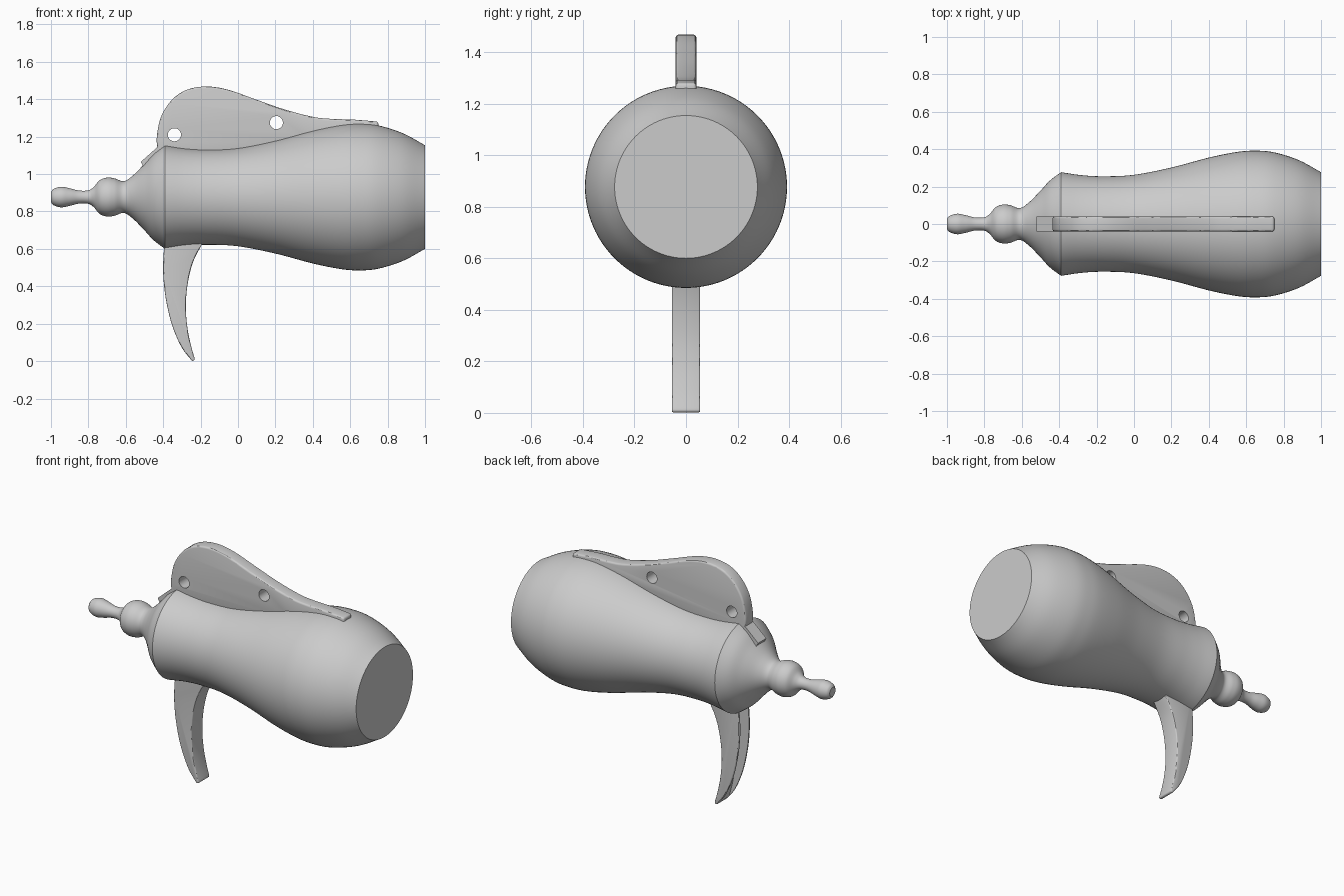
import bpy, bmesh, math
from mathutils import Vector, Matrix

old = bpy.data.objects.get("Cube")
if old:
    bpy.data.objects.remove(old, do_unlink=True)

AXIS_Z = 0.877

grey = bpy.data.materials.new("plain grey")
grey.use_nodes = True
grey.diffuse_color = (0.6, 0.6, 0.6, 1)
grey.node_tree.nodes["Principled BSDF"].inputs["Base Color"].default_value = (0.6, 0.6, 0.6, 1)


def smooth_path(pts, steps=6):
    """Smooth curve through the given 2D points."""
    p = [Vector(q) for q in pts]
    p = [2 * p[0] - p[1]] + p + [2 * p[-1] - p[-2]]
    out = []
    for a, b, c, d in zip(p, p[1:], p[2:], p[3:]):
        for i in range(steps):
            t = i / steps
            out.append(0.5 * (2 * b + (c - a) * t + (2 * a - 5 * b + 4 * c - d) * t * t
                              + (3 * b - a - 3 * c + d) * t ** 3))
    return out + [p[-2]]


def finish(name, bm):
    bmesh.ops.remove_doubles(bm, verts=bm.verts, dist=1e-5)
    bmesh.ops.recalc_face_normals(bm, faces=bm.faces)
    me = bpy.data.meshes.new(name)
    bm.to_mesh(me)
    bm.free()
    me.materials.append(grey)
    ob = bpy.data.objects.new(name, me)
    bpy.context.collection.objects.link(ob)
    return ob


def activate(ob):
    bpy.ops.object.select_all(action='DESELECT')
    ob.select_set(True)
    bpy.context.view_layer.objects.active = ob


def shade(ob, angle=30):
    activate(ob)
    bpy.ops.object.shade_smooth_by_angle(angle=math.radians(angle))


def lathe(name, profile, sides=96):
    """Solid of revolution about the long axis."""
    bm = bmesh.new()
    rings = []
    for x, r in profile:
        rings.append([bm.verts.new((x, r * math.cos(a), AXIS_Z + r * math.sin(a)))
                      for a in (math.tau * i / sides for i in range(sides))])
    for a, b in zip(rings, rings[1:]):
        for i in range(sides):
            j = (i + 1) % sides
            bm.faces.new((a[i], a[j], b[j], b[i]))
    bm.faces.new(rings[0])
    bm.faces.new(rings[-1])
    return finish(name, bm)


def plate(name, outline, half, bevel=0.0):
    """Side outline in x and z, extruded across y."""
    bm = bmesh.new()
    face = bm.faces.new([bm.verts.new((x, -half, z)) for x, z in outline])
    new = bmesh.ops.extrude_face_region(bm, geom=[face])["geom"]
    bmesh.ops.translate(bm, vec=(0, 2 * half, 0),
                        verts=[v for v in new if isinstance(v, bmesh.types.BMVert)])
    ob = finish(name, bm)
    if bevel:
        mod = ob.modifiers.new("soft edges", 'BEVEL')
        mod.width, mod.segments = bevel, 3
        mod.limit_method, mod.angle_limit = 'ANGLE', math.radians(50)
        activate(ob)
        bpy.ops.object.modifier_apply(modifier=mod.name)
    return ob


def cut(ob, cutter):
    cutter.hide_render = True
    mod = ob.modifiers.new("cut", 'BOOLEAN')
    mod.operation, mod.object, mod.solver = 'DIFFERENCE', cutter, 'EXACT'
    activate(ob)
    bpy.ops.object.modifier_apply(modifier=mod.name)
    bpy.data.objects.remove(cutter, do_unlink=True)


# Nozzle and shoulder, then the swelling barrel with its flat end
nozzle = smooth_path([(-1, 0.028), (-0.985, 0.044), (-0.945, 0.055), (-0.9, 0.047), (-0.85, 0.035),
                      (-0.8, 0.036), (-0.77, 0.055), (-0.74, 0.09), (-0.7, 0.104), (-0.66, 0.1),
                      (-0.61, 0.085), (-0.56, 0.117), (-0.5, 0.178), (-0.45, 0.232), (-0.39, 0.277)])
barrel = smooth_path([(-0.39, 0.277), (-0.28, 0.261), (-0.16, 0.255), (0, 0.263), (0.2, 0.302),
                      (0.4, 0.355), (0.55, 0.385), (0.65, 0.392), (0.75, 0.383), (0.88, 0.342),
                      (1, 0.277)])
shade(lathe("body", nozzle + barrel[1:]))

# Thumb lever on top, with two round holes
crest = smooth_path([(-0.43, 1.13), (-0.434, 1.2), (-0.41, 1.31), (-0.35, 1.4), (-0.27, 1.452),
                     (-0.165, 1.468), (-0.05, 1.45), (0.1, 1.397), (0.25, 1.345), (0.4, 1.306),
                     (0.5, 1.295), (0.62, 1.291), (0.75, 1.28)])
lever = plate("thumb_lever", crest + [Vector((0.75, 1.22)), Vector((0.4, 1.16)),
                                      Vector((0, 1.1)), Vector((-0.38, 1.08))], 0.04, 0.011)
for x, z in ((-0.34, 1.21), (0.205, 1.275)):
    bm = bmesh.new()
    bmesh.ops.create_cone(bm, cap_ends=True, segments=32, radius1=0.035, radius2=0.035, depth=0.3,
                          matrix=Matrix.Translation((x, 0, z)) @ Matrix.Rotation(math.pi / 2, 4, 'X'))
    cut(lever, finish("hole_cutter", bm))
shade(lever)

# Sloping tab in front of the lever
shade(plate("lever_tab", [(-0.52, 1.065), (-0.43, 1.145), (-0.38, 1.14), (-0.4, 1.1), (-0.5, 1.03)], 0.04))

# Curved trigger, hollowed along its outer side
outer = smooth_path([(-0.385, 0.68), (-0.397, 0.58), (-0.4, 0.47), (-0.387, 0.34), (-0.355, 0.2),
                     (-0.305, 0.08), (-0.25, 0.005)])
inner = smooth_path([(-0.23, 0.008), (-0.253, 0.09), (-0.272, 0.19), (-0.279, 0.3), (-0.268, 0.42),
                     (-0.24, 0.53), (-0.195, 0.62), (-0.16, 0.68)])
trigger = plate("trigger", outer + [Vector((-0.24, 0))] + inner, 0.055, 0.008)
groove = [p - Vector((0.03, 0)) for p in inner]
cut(trigger, plate("groove_cutter", [Vector((-0.6, -0.02))] + groove + [Vector((-0.6, 0.68))], 0.042))
shade(trigger)
